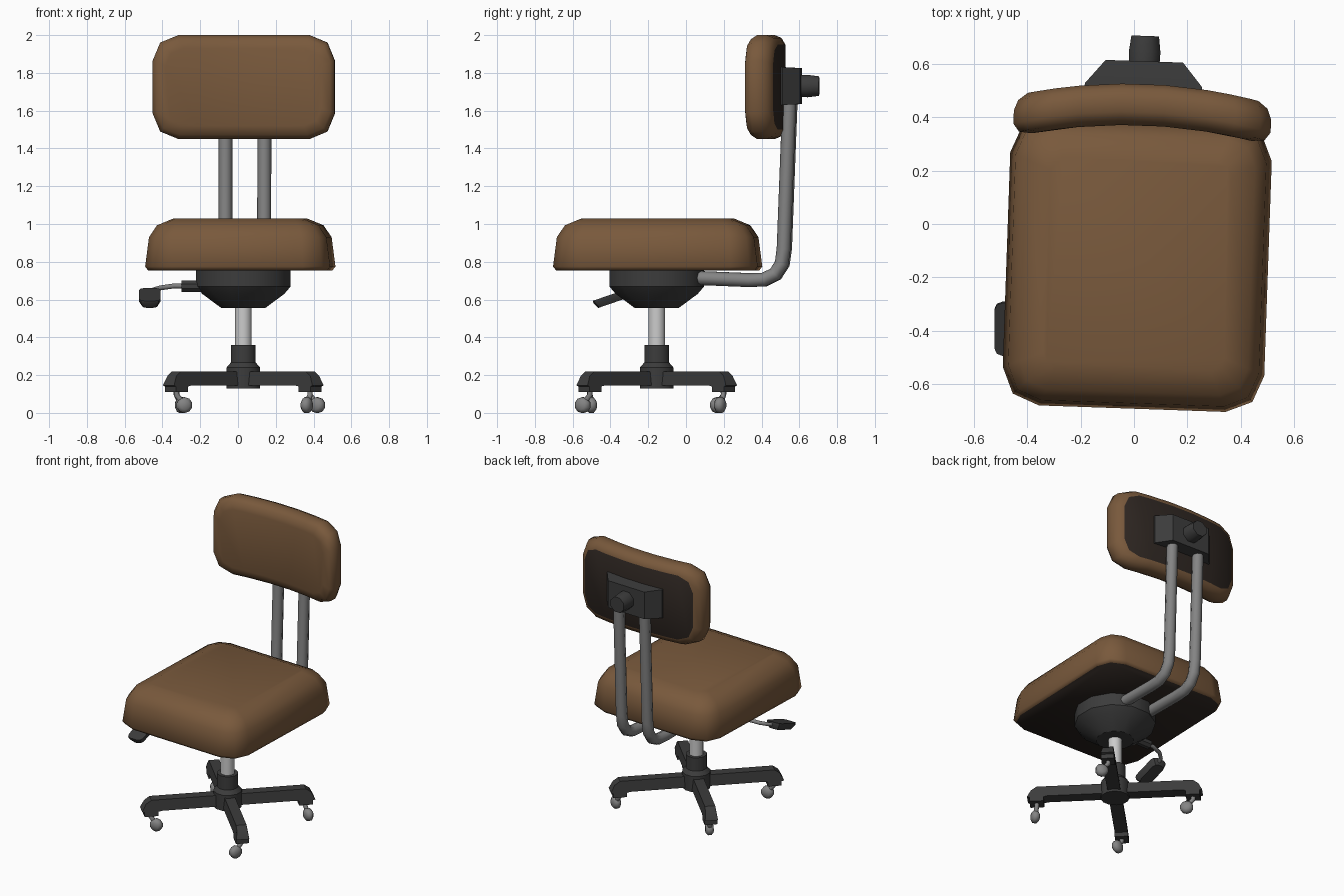
import bpy, bmesh
from math import sin, cos, pi, radians
from mathutils import Matrix, Vector

if "Cube" in bpy.data.objects:
    bpy.data.objects.remove(bpy.data.objects["Cube"])


def material(name, rgb):
    m = bpy.data.materials.new(name)
    m.diffuse_color = (*rgb, 1)
    m.use_nodes = True
    m.node_tree.nodes["Principled BSDF"].inputs["Base Color"].default_value = m.diffuse_color
    return m


BROWN = material("brown_fabric", (0.19, 0.10, 0.045))
SHELL = material("dark_shell", (0.028, 0.02, 0.016))
BLACK = material("black_plastic", (0.045, 0.045, 0.045))
STEEL = material("grey_steel", (0.23, 0.23, 0.23))
CHROME = material("bright_steel", (0.6, 0.6, 0.6))

BASE = Matrix.Translation((0.028, -0.155, 0))
# The seat and back are swivelled slightly on the base
UPPER = Matrix.Translation((0.012, -0.155, 0)) @ Matrix.Rotation(radians(-2), 4, 'Z')
TO_Y = Matrix.Rotation(radians(-90), 4, 'X')     # local z -> y


def finish(name, bm, mats, matrix, angle=35):
    bmesh.ops.recalc_face_normals(bm, faces=bm.faces)
    bm.transform(matrix)
    me = bpy.data.meshes.new(name)
    bm.to_mesh(me)
    bm.free()
    for m in mats:
        me.materials.append(m)
    me.shade_smooth()
    me.set_sharp_from_angle(angle=radians(angle))
    ob = bpy.data.objects.new(name, me)
    bpy.context.collection.objects.link(ob)
    return ob


def loft(rings):
    """Skin a stack of equal rings and cap both ends; returns bmesh and caps."""
    bm = bmesh.new()
    loops = [[bm.verts.new(p) for p in r] for r in rings]
    n = len(loops[0])
    for a, b in zip(loops, loops[1:]):
        for i in range(n):
            j = (i + 1) % n
            bm.faces.new((a[i], a[j], b[j], b[i]))
    return bm, bm.faces.new(loops[0]), bm.faces.new(loops[-1])


def rounded(hx, hy, r, z, seg=2):
    pts = []
    for k, (sx, sy) in enumerate(((1, 1), (-1, 1), (-1, -1), (1, -1))):
        for s in range(seg + 1):
            a = (k + s / seg) * pi / 2
            pts.append((sx * (hx - r) + r * cos(a), sy * (hy - r) + r * sin(a), z))
    return pts


def cushion(hx, hy, r, profile):
    return loft([rounded(hx - i, hy - i, max(r - i * 0.6, 0.03), z) for i, z in profile])


def lathe(name, profile, sides, mat, matrix, angle=35):
    bm, _, _ = loft([[(r * cos(2 * pi * (k + .5) / sides), r * sin(2 * pi * (k + .5) / sides), z)
                      for k in range(sides)] for r, z in profile])
    return finish(name, bm, [mat], matrix, angle)


def tube(name, pts, radius, mat, matrix=Matrix()):
    cu = bpy.data.curves.new(name, 'CURVE')
    cu.dimensions = '3D'
    cu.bevel_depth = radius
    cu.bevel_resolution = 2
    cu.use_fill_caps = True
    sp = cu.splines.new('POLY')
    sp.points.add(len(pts) - 1)
    for p, co in zip(sp.points, pts):
        p.co = (*co, 1)
    sp.use_smooth = True
    cu.materials.append(mat)
    ob = bpy.data.objects.new(name, cu)
    ob.matrix_world = matrix
    bpy.context.collection.objects.link(ob)


# Seat cushion with dark underside
bm, under, _ = cushion(0.49, 0.542, 0.14, [(0.015, 0.755), (0, 0.775), (0.02, 0.93),
                                           (0.062, 0.993), (0.15, 1.03)])
under.material_index = 1
finish("seat", bm, [BROWN, SHELL], UPPER @ Matrix.Translation((0, 0.005, 0)), 60)

# Backrest cushion, bent around the sitter, dark panel behind
bm, _, panel = cushion(0.482, 0.275, 0.135, [(0.07, 0), (0.022, 0.015), (0, 0.05),
                                             (0, 0.10), (0.015, 0.135), (0.05, 0.155)])
panel.material_index = 1
for x in (-0.24, -0.08, 0.08, 0.24):
    bmesh.ops.bisect_plane(bm, geom=bm.verts[:] + bm.edges[:] + bm.faces[:],
                           plane_co=(x, 0, 0), plane_no=(1, 0, 0))
for v in bm.verts:
    v.co.z -= 0.26 * v.co.x ** 2
finish("backrest", bm, [BROWN, SHELL],
       UPPER @ Matrix.Translation((0, 0.525, 1.725)) @ TO_Y, 60)

# Bracket and adjusting knob behind the backrest
bm, _, _ = loft([[(sx * hx, sz * hz, y) for sx, sz in ((1, 1), (-1, 1), (-1, -1), (1, -1))]
                 for hx, hz, y in ((0.22, 0.1, 0.655), (0.22, 0.1, 0.675), (0.145, 0.095, 0.765))])
BACK = UPPER @ Matrix.Translation((0, 0, 1.73)) @ TO_Y
finish("back_bracket", bm, [BLACK], BACK, 20)
lathe("back_knob", [(0.062, 0.755), (0.064, 0.80), (0.056, 0.86)], 8, BLACK, BACK, 50)

# Twin bent tubes carrying the backrest
for side, sx in (("left", -1), ("right", 1)):
    path = [(0.20, 0.715), (0.49, 0.703), (0.57, 0.706), (0.63, 0.735),
            (0.665, 0.79), (0.676, 0.87), (0.706, 1.66)]
    tube(f"back_tube_{side}", [(sx * 0.103, y, z) for y, z in path], 0.037, STEEL, UPPER)

# Mechanism bowl under the seat, gas column, sleeve and hub
lathe("seat_mechanism", [(0.26, 0.76), (0.26, 0.67), (0.225, 0.63), (0.12, 0.555)], 12, BLACK, BASE)
lathe("gas_column", [(0.045, 0.34), (0.045, 0.56)], 12, CHROME, BASE)
lathe("column_sleeve", [(0.068, 0.25), (0.068, 0.36)], 12, BLACK, BASE)
lathe("base_hub", [(0.092, 0.13), (0.092, 0.24), (0.068, 0.267)], 12, BLACK, BASE)

# Four legs with feet, each on a trailing caster
leg = [(0.05, 0.22), (0.50, 0.22), (0.535, 0.195), (0.56, 0.145), (0.545, 0.14),
       (0.545, 0.11), (0.455, 0.11), (0.455, 0.14), (0.43, 0.145), (0.05, 0.145)]
for name, ang, swivel in (("front_right", -45, -115), ("back_right", 45, -25),
                          ("back_left", 135, -50), ("front_left", 225, 10)):
    rot = BASE @ Matrix.Rotation(radians(ang), 4, 'Z')
    bm, _, _ = loft([[(r, w * (0.8 if z > 0.19 else 1), z) for r, z in leg] for w in (-0.042, 0.042)])
    finish(f"leg_{name}", bm, [BLACK], rot)
    foot = rot @ Vector((0.5, 0, 0))
    pivot = Matrix.Translation(foot) @ Matrix.Rotation(radians(swivel), 4, 'Z')
    tube(f"caster_stem_{name}", [(0, 0, 0.12), (0, 0, 0.095), (0.042, 0, 0.045)], 0.015, STEEL, pivot)
    lathe(f"caster_wheel_{name}", [(0.024, -0.026), (0.042, -0.012), (0.042, 0.012), (0.024, 0.026)],
          10, STEEL, pivot @ Matrix.Translation((0.042, 0, 0.041)) @ TO_Y, 60)

# Height lever: socket, bent rod and tilted paddle
lathe("lever_socket", [(0.032, -0.3), (0.032, -0.15)], 8, BLACK,
      Matrix.Translation((0, -0.21, 0.67)) @ Matrix.Rotation(radians(90), 4, 'Y'))
bpy.data.objects["lever_socket"].location.x = -0.0
bpy.data.objects["lever_socket"].scale.x = -1 if bpy.data.objects["lever_socket"].data.vertices[0].co.x > 0 else 1
tube("lever_rod", [(-0.2, -0.21, 0.67), (-0.34, -0.215, 0.672), (-0.41, -0.235, 0.662),
                   (-0.45, -0.27, 0.65), (-0.467, -0.34, 0.628)], 0.013, STEEL)
bm, _, _ = loft([rounded(0.056 - i, 0.105 - i, 0.03, z) for i, z in ((0.015, -0.03), (0, 0), (0, 0.015))])
finish("lever_paddle", bm, [BLACK],
       Matrix.Translation((-0.467, -0.39, 0.613)) @ Matrix.Rotation(radians(19), 4, 'X'))
